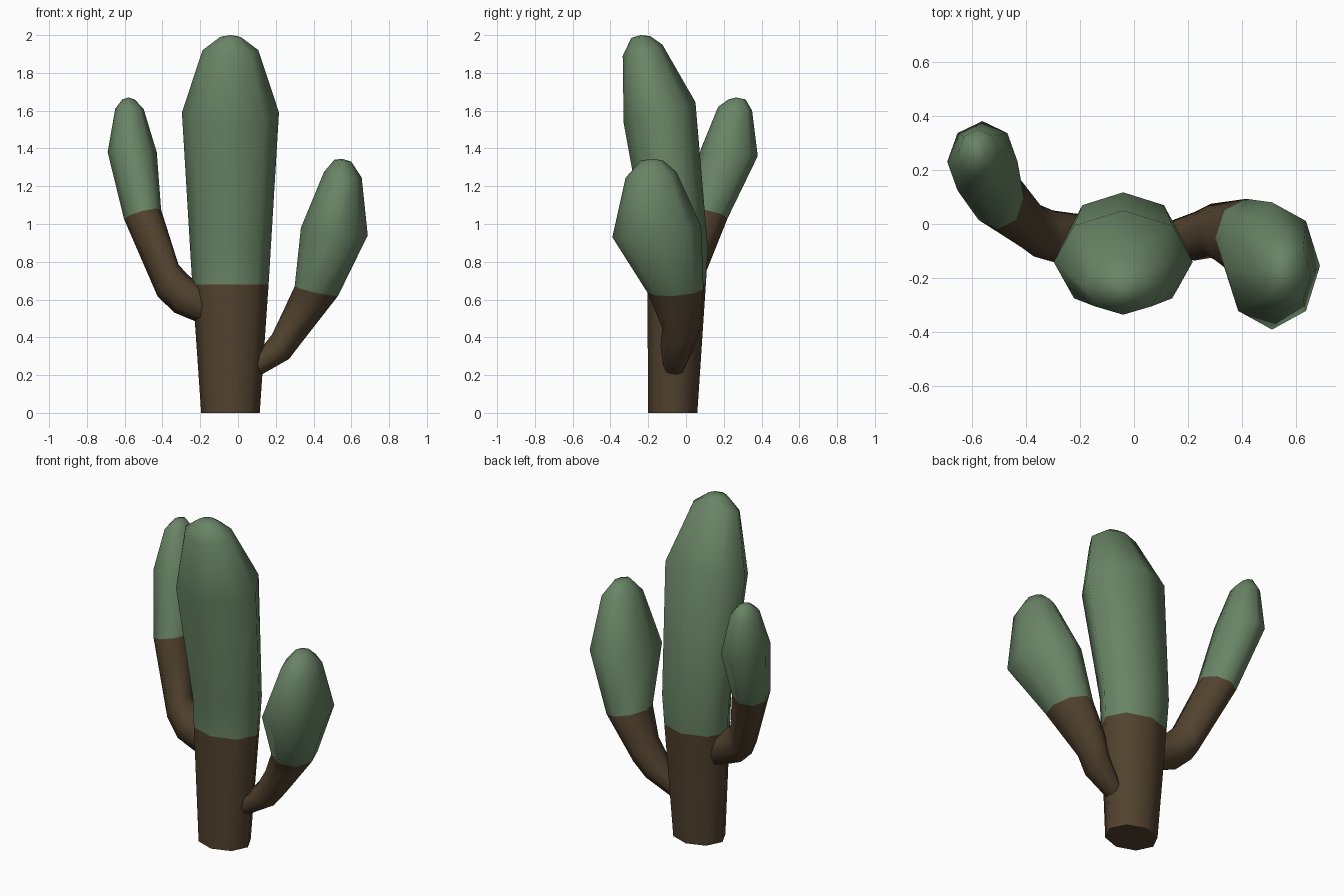
import bpy, bmesh, math
from mathutils import Vector


def material(name, rgb):
    m = bpy.data.materials.new(name)
    m.diffuse_color = (*rgb, 1)
    return m


BROWN = material("dry brown", (0.085, 0.055, 0.028))
GREEN = material("cactus green", (0.14, 0.23, 0.13))
SIDES = 8


def stem(name, rings, tip, green_from, phase=0.0):
    """Loft tilted oval rings (x, y, z, ux, uz, vy, vz) and close them with a tip."""
    bm = bmesh.new()
    loops = []
    for x, y, z, ux, uz, vy, vz in rings:
        c, u, v = Vector((x, y, z)), Vector((ux, 0, uz)), Vector((0, vy, vz))
        loop = []
        for i in range(SIDES):
            a = math.tau * i / SIDES + phase
            loop.append(bm.verts.new(c + u * math.cos(a) + v * math.sin(a)))
        loops.append(loop)
    base = bm.faces.new(loops[0][::-1])
    for k in range(len(loops) - 1):
        for i in range(SIDES):
            j = (i + 1) % SIDES
            f = bm.faces.new((loops[k][i], loops[k][j], loops[k + 1][j], loops[k + 1][i]))
            f.material_index = int(k >= green_from)
            f.smooth = True
    top = bm.verts.new(tip)
    for i in range(SIDES):
        f = bm.faces.new((loops[-1][i], loops[-1][(i + 1) % SIDES], top))
        f.material_index = 1
        f.smooth = True
    base.smooth = False
    bmesh.ops.recalc_face_normals(bm, faces=bm.faces[:])
    me = bpy.data.meshes.new(name)
    bm.to_mesh(me)
    bm.free()
    me.materials.append(BROWN)
    me.materials.append(GREEN)
    ob = bpy.data.objects.new(name, me)
    bpy.context.collection.objects.link(ob)
    return ob


# Main trunk, leaning towards the front at the top
stem("trunk", [
    (-0.04, -0.07, 0.00, 0.155, 0, 0.13, 0),
    (-0.04, -0.05, 0.68, 0.202, 0, 0.155, 0),
    (-0.04, -0.045, 0.86, 0.213, 0, 0.162, 0),
    (-0.04, -0.14, 1.59, 0.257, 0, 0.19, 0.055),
    (-0.04, -0.23, 1.92, 0.148, 0, 0.105, 0.03),
    (-0.04, -0.24, 1.99, 0.055, 0, 0.05, 0.005),
], (-0.04, -0.24, 2.0), 1)

# Left arm, leaning towards the back
stem("left_arm", [
    (-0.19, -0.05, 0.57, 0.0, 0.10, 0.085, 0),
    (-0.30, -0.045, 0.63, 0.035, 0.10, 0.095, 0),
    (-0.37, -0.02, 0.70, 0.055, 0.085, 0.10, -0.02),
    (-0.505, 0.10, 1.05, 0.098, 0.025, 0.12, -0.02),
    (-0.56, 0.23, 1.38, 0.13, 0, 0.15, -0.02),
    (-0.575, 0.26, 1.61, 0.075, 0, 0.09, -0.01),
    (-0.58, 0.27, 1.66, 0.032, 0, 0.045, 0),
], (-0.58, 0.265, 1.67), 3)

# Right arm, leaning towards the front
stem("right_arm", [
    (0.105, -0.06, 0.25, 0.015, -0.05, 0.06, 0),
    (0.225, -0.045, 0.35, 0.045, -0.065, 0.09, 0),
    (0.285, -0.025, 0.45, 0.05, -0.08, 0.10, 0),
    (0.415, -0.055, 0.645, 0.115, -0.025, 0.148, 0.01),
    (0.51, -0.155, 0.96, 0.177, -0.02, 0.235, 0.03),
    (0.555, -0.185, 1.26, 0.10, -0.015, 0.135, 0.015),
    (0.555, -0.18, 1.335, 0.045, -0.005, 0.06, 0),
], (0.55, -0.175, 1.345), 3)
